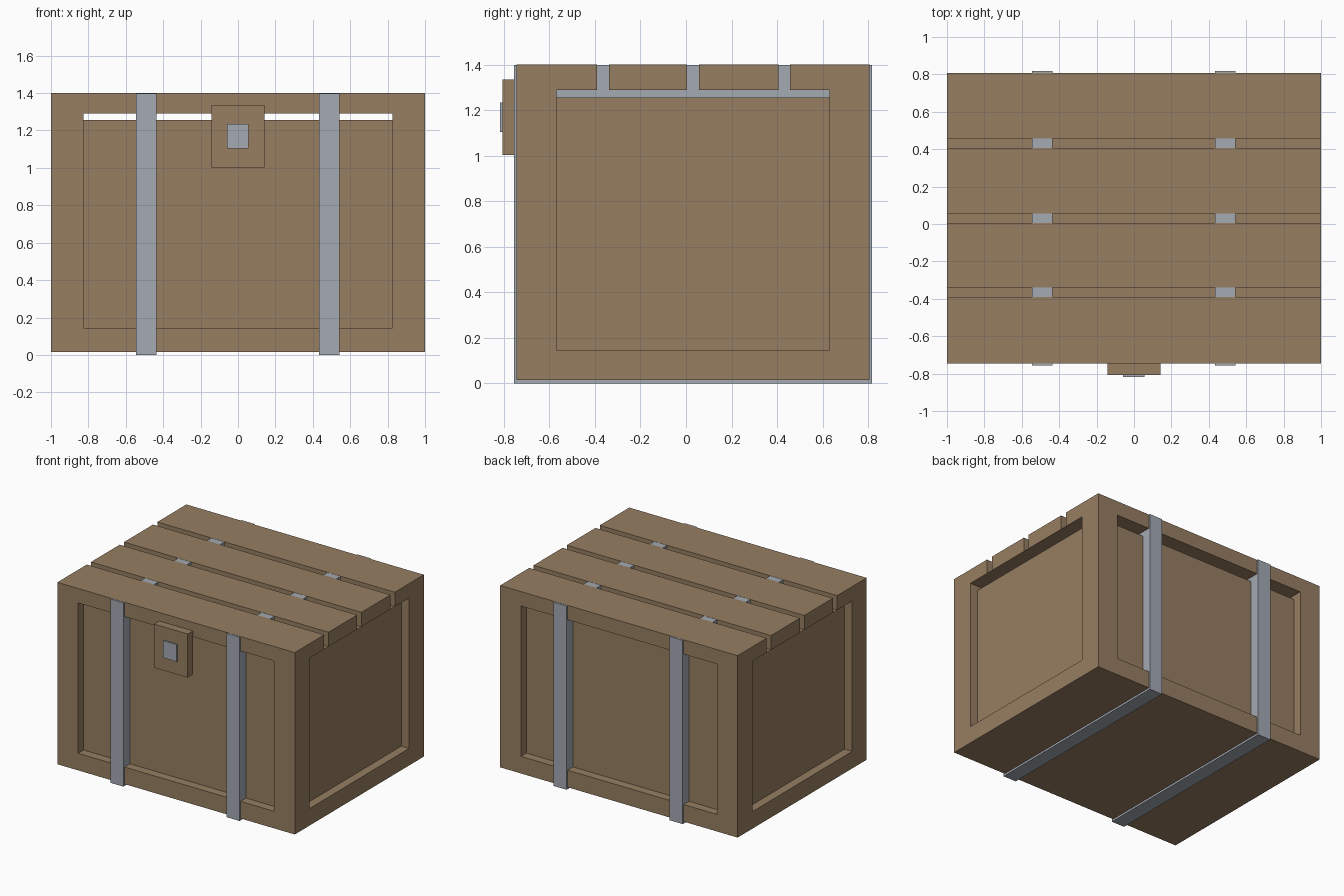
import bpy

if "Cube" in bpy.data.objects:
    bpy.data.objects.remove(bpy.data.objects["Cube"])


def material(name, rgb):
    m = bpy.data.materials.new(name)
    m.diffuse_color = (*rgb, 1)
    m.use_nodes = True
    m.node_tree.nodes["Principled BSDF"].inputs["Base Color"].default_value = m.diffuse_color
    return m


WOOD = material("brown wood", (0.31, 0.208, 0.122))
METAL = material("grey metal", (0.37, 0.405, 0.45))


def box(name, x, y, z, mat=None):
    """Box from (min, max) pairs on each axis."""
    bpy.ops.mesh.primitive_cube_add(size=1, location=[(a + b) / 2 for a, b in (x, y, z)])
    ob = bpy.context.object
    ob.name = name
    ob.scale = [b - a for a, b in (x, y, z)]
    bpy.ops.object.transform_apply(location=False, rotation=False, scale=True)
    if mat:
        ob.data.materials.append(mat)
    return ob


def carve(target, cutter):
    """Cut one box out of the target and remove the cutter."""
    cutter.hide_render = True
    mod = target.modifiers.new("cut", 'BOOLEAN')
    mod.operation = 'DIFFERENCE'
    mod.solver = 'EXACT'
    mod.object = cutter
    bpy.context.view_layer.objects.active = target
    bpy.ops.object.modifier_apply(modifier=mod.name)
    bpy.data.objects.remove(cutter)


FRONT, BACK = -0.745, 0.807
BASE, TOP, LID = 0.015, 1.40, 1.29

# Outer frame: corner posts, base and slatted lid in one piece
frame = box("crate_frame", (-1, 1), (FRONT, BACK), (BASE, TOP), WOOD)
carve(frame, box("side_opening", (-1.2, 1.2), (-0.57, 0.63), (0.145, LID)))
carve(frame, box("front_opening", (-0.825, 0.825), (-1.2, 1.2), (0.145, LID)))
for y in (-0.365, 0.031, 0.432):
    carve(frame, box("lid_slot", (-1.2, 1.2), (y - 0.026, y + 0.026), (LID, 1.6)))

# Inner box forming the recessed panels, with a gap below the lid
box("inner_box", (-0.935, 0.935), (FRONT + 0.065, BACK - 0.065), (0.14, 1.257), WOOD)

# Two metal straps, flush with the lid
for side, x in (("left", -0.49), ("right", 0.488)):
    box(side + "_strap", (x - 0.055, x + 0.055), (-0.757, 0.818), (0, TOP - 0.001), METAL)

# Latch plate and its metal lock
box("latch", (-0.143, 0.141), (-0.806, FRONT + 0.005), (1.003, 1.335), WOOD)
box("lock", (-0.058, 0.056), (-0.818, -0.78), (1.105, 1.235), METAL)
